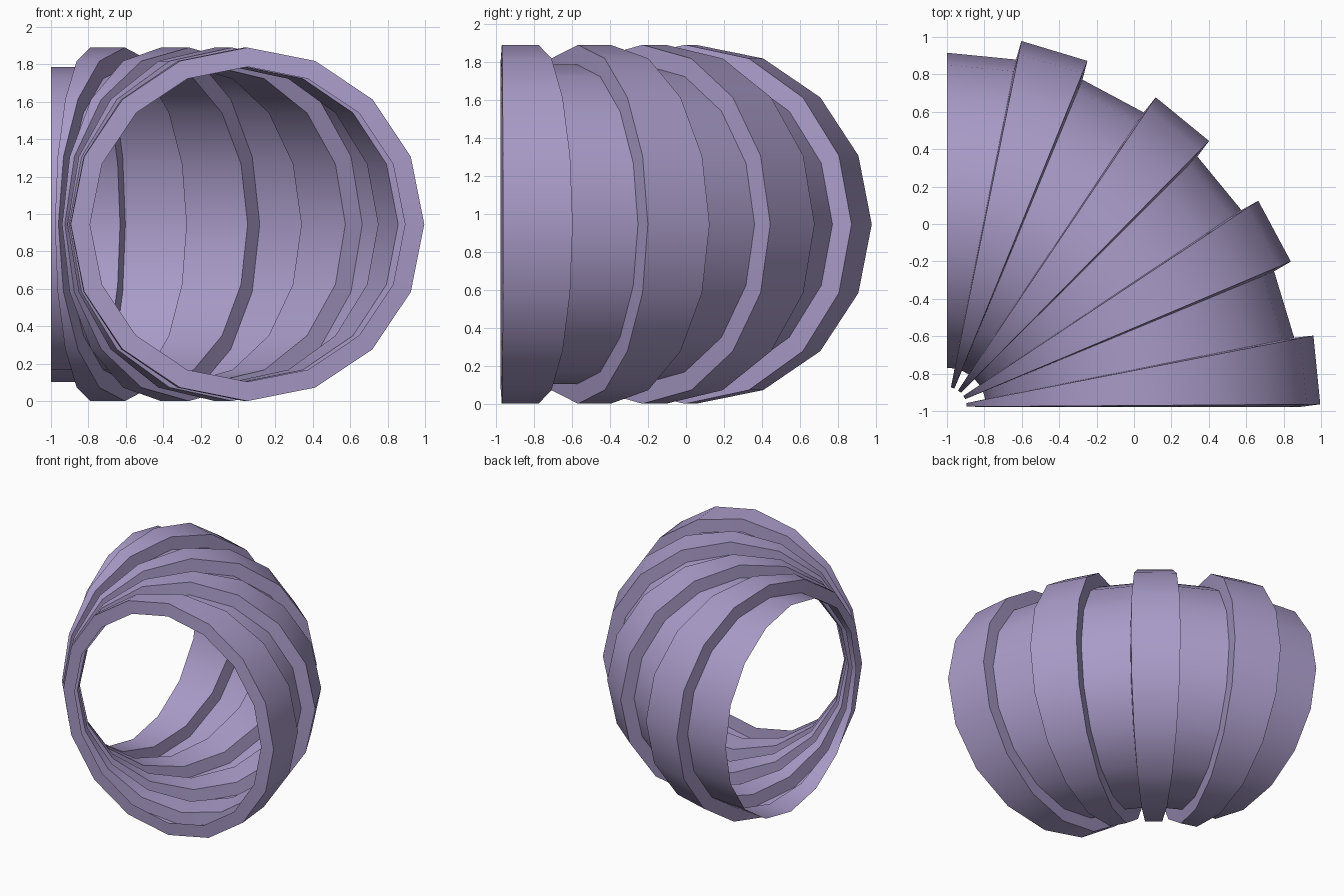
import bpy, bmesh
from math import sin, cos, pi, radians

if "Cube" in bpy.data.objects:
    bpy.data.objects.remove(bpy.data.objects["Cube"])

SIDES = 16
PIVOT = (-1.0, -0.9775)          # bend centre in plan
BEND, MID_Z = 1.051, 0.945       # bend radius, centreline height
THIN, RIB = 0.842, 0.945         # pipe and rib radii
STEP = 11.25

# Stations along the bend: (angle, radius); rib, then plain pipe, four times
stations = []
for k in range(4):
    a = 2 * k * STEP
    stations += [(a, THIN), (a + 0.4, RIB), (a + STEP - 0.25, RIB), (a + STEP, THIN)]
stations.append((90, THIN))

bm = bmesh.new()


def ring(angle, radius):
    t = radians(angle)
    verts = []
    for i in range(SIDES):
        p = 2 * pi * i / SIDES
        d = BEND + radius * cos(p)
        verts.append(bm.verts.new((PIVOT[0] + d * cos(t), PIVOT[1] + d * sin(t),
                                   MID_Z + radius * sin(p))))
    return verts


# Single-walled ribbed elbow, open at both ends
rings = [ring(*s) for s in stations]
for r0, r1 in zip(rings, rings[1:]):
    for i in range(SIDES):
        j = (i + 1) % SIDES
        bm.faces.new((r0[i], r1[i], r1[j], r0[j]))
bmesh.ops.recalc_face_normals(bm, faces=bm.faces)
# Make sure the plain outer wall faces outwards
bm.faces.ensure_lookup_table()
if max(bm.faces, key=lambda f: f.calc_center_median().z).normal.z < 0:
    bmesh.ops.reverse_faces(bm, faces=bm.faces)

mesh = bpy.data.meshes.new("ribbed_pipe_elbow")
bm.to_mesh(mesh)
bm.free()
obj = bpy.data.objects.new("ribbed_pipe_elbow", mesh)
bpy.context.collection.objects.link(obj)

# Pale violet colour
mat = bpy.data.materials.new("violet")
mat.diffuse_color = (0.40, 0.33, 0.58, 1)
mat.use_nodes = True
mat.node_tree.nodes["Principled BSDF"].inputs["Base Color"].default_value = mat.diffuse_color
mesh.materials.append(mat)

bpy.context.view_layer.objects.active = obj
obj.select_set(True)
bpy.ops.object.shade_smooth_by_angle(angle=radians(30))
